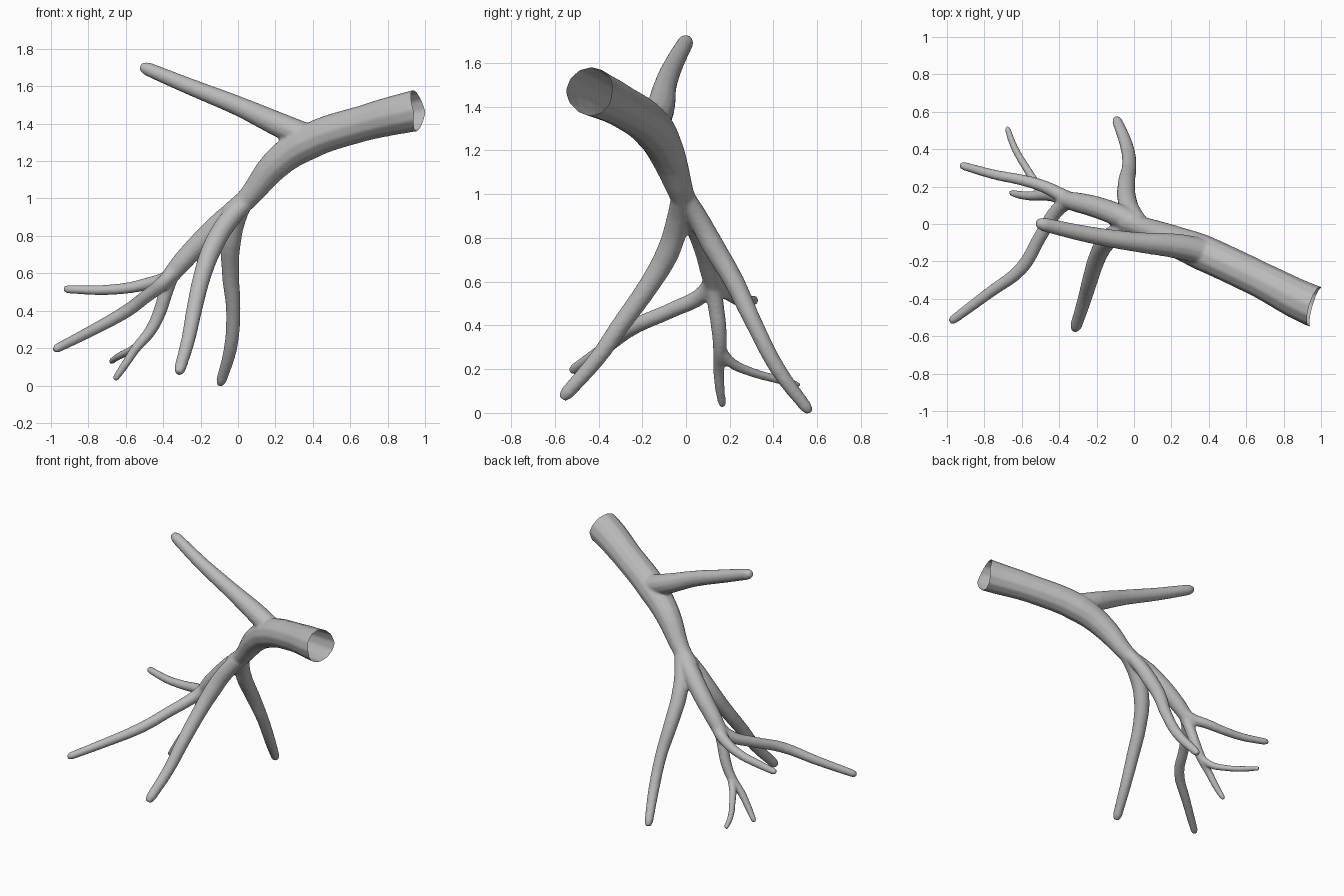
import bpy, bmesh
from mathutils import Vector

cube = bpy.data.objects.get("Cube")
if cube:
    bpy.data.objects.remove(cube, do_unlink=True)

# Bark colour
bark = bpy.data.materials.new("grey_bark")
bark.use_nodes = True
bark.diffuse_color = (0.5, 0.5, 0.5, 1)
bark.node_tree.nodes["Principled BSDF"].inputs["Base Color"].default_value = (0.5, 0.5, 0.5, 1)

# Limb paths: x, y, z, radius
trunk = [(1.12, -.49, 1.505, .112), (.95, -.435, 1.47, .109), (.67, -.295, 1.402, .095),
         (.36, -.15, 1.295, .095), (.20, -.085, 1.18, .08), (.05, -.02, 1.0, .056),
         (-.04, .01, .92, .055)]
upper_limb = [(.42, -.16, 1.31, .07), (.24, -.12, 1.385, .066), (0, -.095, 1.495, .051),
              (-.25, -.055, 1.595, .043), (-.485, -.002, 1.693, .035)]
front_limb = [(.06, -.02, 1.0, .045), (-.06, -.04, .87, .052), (-.14, -.085, .73, .052),
              (-.19, -.165, .59, .046), (-.235, -.30, .40, .041), (-.265, -.405, .25, .036),
              (-.31, -.545, .09, .03)]
back_limb = [(.05, -.01, 1.0, .04), (.0, .05, .90, .045), (-.035, .12, .77, .05),
             (-.04, .22, .60, .045), (-.025, .315, .40, .037), (-.04, .42, .20, .034),
             (-.09, .55, .025, .026)]
side_limb = [(.03, -.01, .98, .05), (-.08, .045, .88, .06), (-.20, .09, .765, .057),
             (-.30, .115, .66, .052), (-.37, .13, .575, .044)]
outer_twig = [(-.30, .12, .64, .035), (-.38, .15, .575, .037), (-.48, .2, .545, .032),
              (-.60, .235, .52, .028), (-.75, .265, .51, .025), (-.91, .31, .515, .021)]
long_twig = [(-.32, .125, .64, .035), (-.40, .085, .55, .037), (-.50, -.065, .47, .034),
             (-.60, -.235, .395, .034), (-.77, -.365, .30, .029), (-.965, -.51, .20, .023)]
lower_twig = [(-.34, .12, .62, .035), (-.385, .135, .50, .036), (-.42, .15, .39, .034),
              (-.47, .155, .29, .03), (-.545, .15, .20, .024), (-.605, .155, .11, .021),
              (-.65, .165, .045, .017)]
small_twig = [(-.46, .155, .30, .022), (-.51, .20, .235, .023), (-.57, .29, .19, .02),
              (-.64, .41, .155, .018), (-.675, .505, .13, .015)]
limbs = [trunk, upper_limb, front_limb, back_limb, side_limb,
         outer_twig, long_twig, lower_twig, small_twig]


def add_limb(curve, path):
    """One tapered, closed tube with a rounded tip."""
    end, before = Vector(path[-1][:3]), Vector(path[-2][:3])
    r = path[-1][3]
    tip = end + (end - before).normalized() * r * 1.1
    points = path + [(*tip, r * 0.6)]
    spline = curve.splines.new('BEZIER')
    spline.bezier_points.add(len(points) - 1)
    spline.resolution_u = 4
    for bp, (x, y, z, radius) in zip(spline.bezier_points, points):
        bp.co = (x, y, z)
        bp.radius = radius + 0.002
        bp.handle_left_type = bp.handle_right_type = 'AUTO'


curve = bpy.data.curves.new("branch", 'CURVE')
curve.dimensions = '3D'
curve.bevel_depth = 1.0
curve.bevel_resolution = 4
curve.use_fill_caps = True
for limb in limbs:
    add_limb(curve, limb)

branch = bpy.data.objects.new("branch", curve)
bpy.context.collection.objects.link(branch)
bpy.ops.object.select_all(action='DESELECT')
branch.select_set(True)
bpy.context.view_layer.objects.active = branch
bpy.ops.object.convert(target='MESH')
branch = bpy.context.object

# Merge the tubes into one skin with soft forks
remesh = branch.modifiers.new("merge", 'REMESH')
remesh.mode = 'VOXEL'
remesh.voxel_size = 0.009
soften = branch.modifiers.new("soften", 'SMOOTH')
soften.factor = 0.5
soften.iterations = 6
for name in ("merge", "soften"):
    bpy.ops.object.modifier_apply(modifier=name)

# Open, broken end of the trunk: two slanted cuts
bm = bmesh.new()
bm.from_mesh(branch.data)
for slant in (0.3, -0.18):
    bmesh.ops.bisect_plane(bm, geom=bm.verts[:] + bm.edges[:] + bm.faces[:],
                           plane_co=(.975, -.43, 1.46), plane_no=(.96, -.28, slant),
                           clear_outer=True)
bm.to_mesh(branch.data)
bm.free()

branch.data.materials.clear()
branch.data.materials.append(bark)
bpy.ops.object.shade_smooth_by_angle(angle=1.0)
